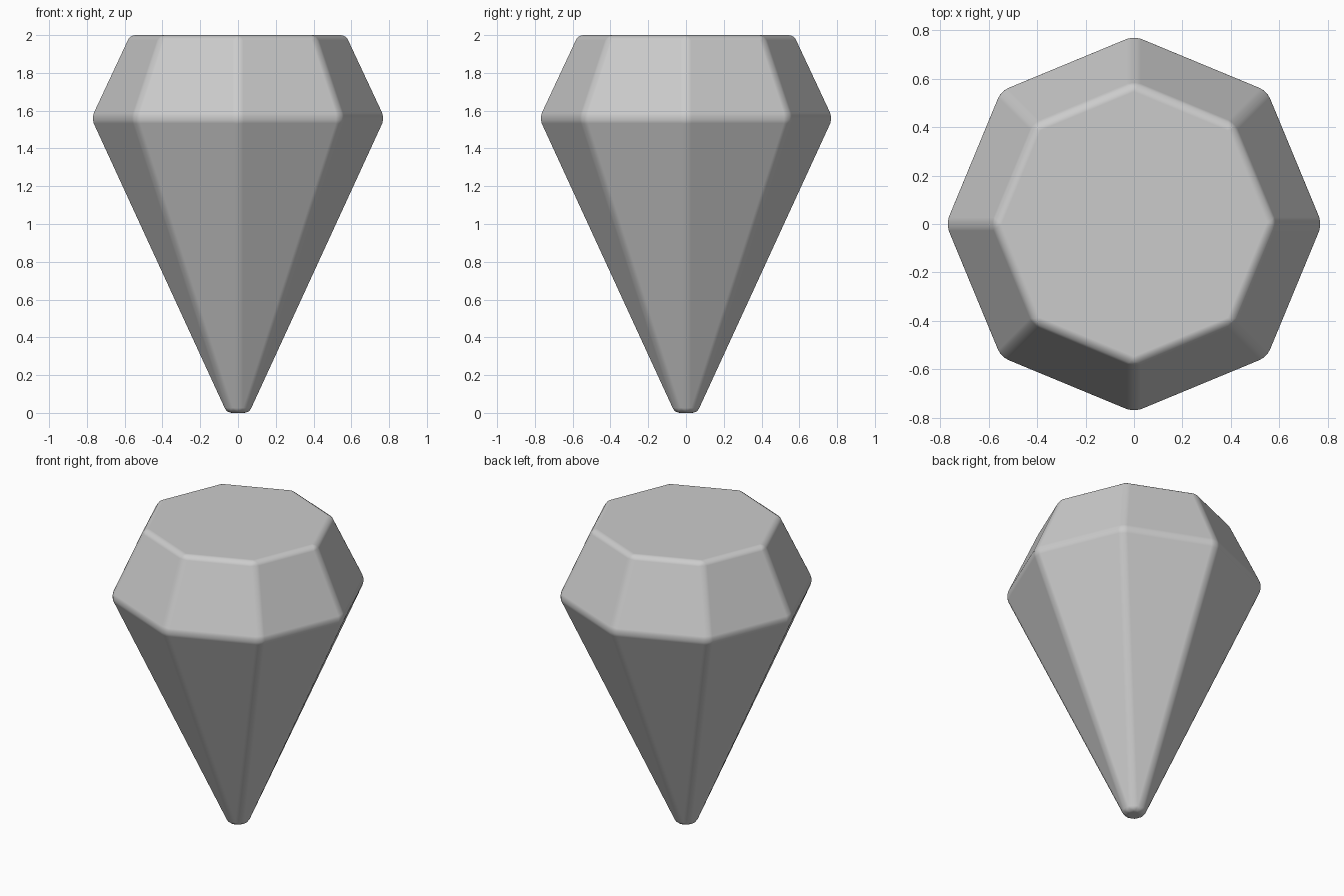
import bpy, bmesh, math

if "Cube" in bpy.data.objects:
    bpy.data.objects.remove(bpy.data.objects["Cube"])

# Faceted gem: three octagonal rings (radius, height) with capped ends
SIDES = 8
PROFILE = [(0.066, 0.0), (0.784, 1.56), (0.578, 2.0)]

bm = bmesh.new()
rings = []
for r, z in PROFILE:
    rings.append([bm.verts.new((r * math.cos(2 * math.pi * i / SIDES),
                                r * math.sin(2 * math.pi * i / SIDES), z))
                  for i in range(SIDES)])
for lo, hi in zip(rings, rings[1:]):
    for i in range(SIDES):
        j = (i + 1) % SIDES
        bm.faces.new((lo[i], lo[j], hi[j], hi[i]))
bm.faces.new(rings[-1])
bm.faces.new(rings[0][::-1])
bmesh.ops.recalc_face_normals(bm, faces=bm.faces)

mesh = bpy.data.meshes.new("gem")
bm.to_mesh(mesh)
bm.free()
gem = bpy.data.objects.new("gem", mesh)
bpy.context.collection.objects.link(gem)
for p in mesh.polygons:
    p.use_smooth = True

# Softly rounded facet edges with flat-shaded facets
bev = gem.modifiers.new("soft_edges", 'BEVEL')
bev.width = 0.03
bev.segments = 3
bev.limit_method = 'ANGLE'
bev.angle_limit = math.radians(20)
bev.use_clamp_overlap = True
bev.harden_normals = True
